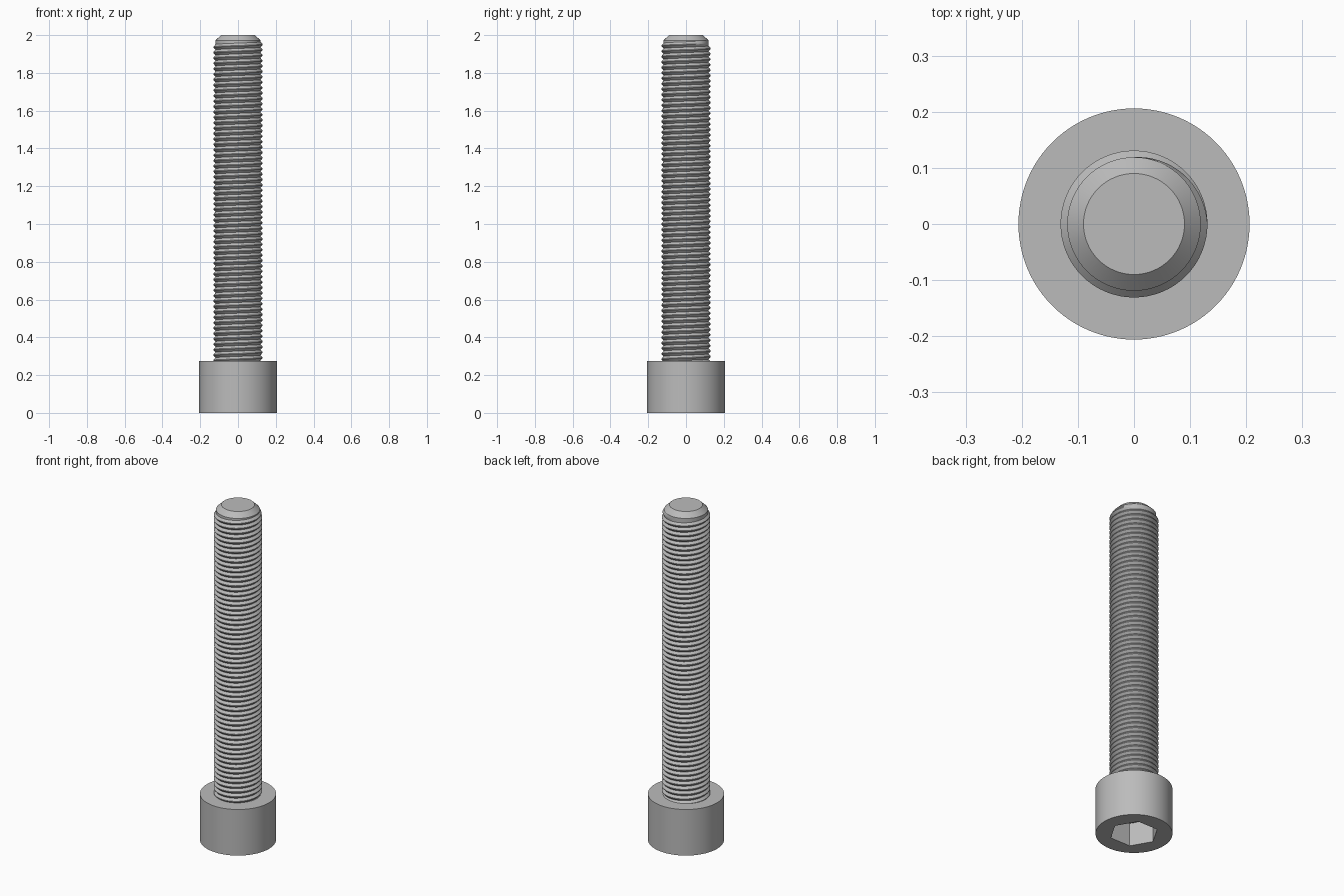
import bpy, bmesh, math

# Remove the default cube
cube = bpy.data.objects.get("Cube")
if cube:
    bpy.data.objects.remove(cube, do_unlink=True)

HEAD_R, HEAD_H = 0.206, 0.275
ROOT_R, CREST_R = 0.119, 0.131
PITCH, TOP, CHAMFER = 0.0286, 2.0, 0.028
SOCKET_R, SOCKET_DEPTH = 0.132, 0.138
SEGS = 64

steel = bpy.data.materials.new("grey_steel")
steel.use_nodes = True
grey = (0.5, 0.5, 0.5, 1)
steel.diffuse_color = grey
steel.node_tree.nodes["Principled BSDF"].inputs["Base Color"].default_value = grey


def make_object(name, bm, angle=30):
    bmesh.ops.recalc_face_normals(bm, faces=bm.faces)
    mesh = bpy.data.meshes.new(name)
    bm.to_mesh(mesh)
    bm.free()
    obj = bpy.data.objects.new(name, mesh)
    bpy.context.collection.objects.link(obj)
    mesh.materials.append(steel)
    bpy.ops.object.select_all(action='DESELECT')
    obj.select_set(True)
    bpy.context.view_layer.objects.active = obj
    bpy.ops.object.shade_smooth_by_angle(angle=math.radians(angle))
    return obj


def ring(bm, radius, z, count=SEGS):
    return [bm.verts.new((radius * math.cos(math.tau * i / count),
                          radius * math.sin(math.tau * i / count), z))
            for i in range(count)]


def bridge(bm, a, b):
    for i in range(len(a)):
        j = (i + 1) % len(a)
        bm.faces.new((a[i], a[j], b[j], b[i]))


# Cylindrical head with a hexagonal socket sunk into its underside
bm = bmesh.new()
rim, shoulder = ring(bm, HEAD_R, 0, 96), ring(bm, HEAD_R, HEAD_H, 96)
bridge(bm, rim, shoulder)
bm.faces.new(shoulder)
mouth, floor = ring(bm, SOCKET_R, 0, 6), ring(bm, SOCKET_R, SOCKET_DEPTH, 6)
bridge(bm, mouth, floor)
bm.faces.new(floor)
# Each socket side faces a sixth of the rim
for s in range(6):
    arc = [rim[(s * 16 + k) % 96] for k in range(17)]
    for k in range(16):
        corner = mouth[s] if k < 8 else mouth[(s + 1) % 6]
        bm.faces.new((corner, arc[k], arc[k + 1]))
    bm.faces.new((mouth[s], arc[8], mouth[(s + 1) % 6]))
make_object("socket_head", bm)

# Shank core with a chamfered tip
bm = bmesh.new()
low = ring(bm, ROOT_R, HEAD_H - 0.02)
high = ring(bm, ROOT_R, TOP - CHAMFER)
tip = ring(bm, 0.09, TOP)
bridge(bm, low, high)
bridge(bm, high, tip)
bm.faces.new(tip)
bm.faces.new(low)
make_object("shank_core", bm)

# Right-handed helical ridge, running down from the tip and fading in
bm = bmesh.new()
start_z = TOP - CHAMFER - PITCH / 2
steps = int((start_z - HEAD_H + PITCH / 2) / PITCH * SEGS)
previous = None
for i in range(steps + 1):
    angle = math.pi / 2 - math.tau * i / SEGS
    z = start_z - PITCH * i / SEGS
    fade = min(1, i / (SEGS / 4))
    crest = ROOT_R + (CREST_R - ROOT_R) * fade
    section = [(ROOT_R, 0.5), (crest, 0.06), (crest, -0.06), (ROOT_R, -0.5)]
    row = [bm.verts.new((r * math.cos(angle), r * math.sin(angle), z + PITCH * h))
           for r, h in section]
    if previous:
        for k in range(3):
            bm.faces.new((previous[k], previous[k + 1], row[k + 1], row[k]))
    previous = row
thread = make_object("screw_thread", bm, 25)
# Face the open ridge outwards
if thread.data.polygons[3 * SEGS + 1].normal.dot(
        thread.data.polygons[3 * SEGS + 1].center * 1.0) < 0:
    thread.data.flip_normals()
